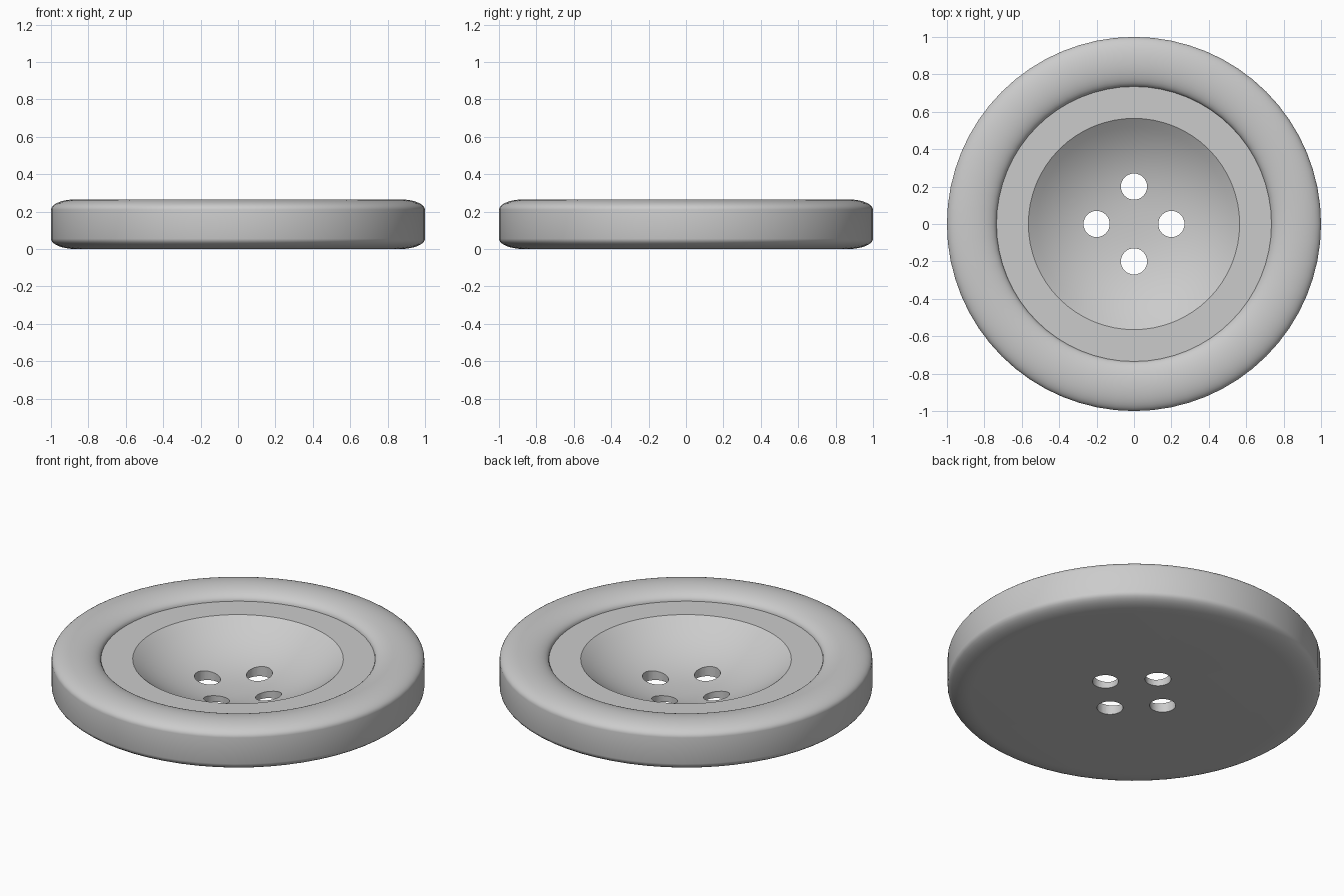
import bpy
import bmesh
import math

cube = bpy.data.objects.get("Cube")
if cube:
    bpy.data.objects.remove(cube, do_unlink=True)

SEGMENTS = 64
HEIGHT, SHELF_Z = 0.265, 0.21
BULGE = HEIGHT - SHELF_Z
RIM_R, RIM_HALF = 0.8675, 0.1325
BOWL_R, BOWL_Z = 0.565, 0.03
HOLE_R, HOLE_OFFSET = 0.07, 0.2

grey = bpy.data.materials.new("button grey")
grey.use_nodes = True
colour = (0.6, 0.6, 0.6, 1)
grey.diffuse_color = colour
grey.node_tree.nodes["Principled BSDF"].inputs["Base Color"].default_value = colour


def arc(z, start, end, steps):
    """Flattened arc around the rim centre, angles in degrees."""
    angles = [math.radians(start + (end - start) * i / steps) for i in range(steps + 1)]
    return [(RIM_R + RIM_HALF * math.cos(a), z + BULGE * math.sin(a)) for a in angles]


# Half profile: flat underside, rounded rim, sunken shelf, dished centre
profile = [(0, 0)]
profile += arc(BULGE, -90, 0, 8)
profile += arc(SHELF_Z, 0, 180, 18)
for i in range(12, -1, -1):
    t = i / 12
    profile.append((BOWL_R * t, BOWL_Z + (SHELF_Z - BOWL_Z) * t ** 2.5))

# Button body, turned around the z axis
bm = bmesh.new()
verts = [bm.verts.new((r, 0, z)) for r, z in profile]
edges = [bm.edges.new(pair) for pair in zip(verts, verts[1:])]
bmesh.ops.spin(bm, geom=verts + edges, cent=(0, 0, 0), axis=(0, 0, 1),
               angle=math.tau, steps=SEGMENTS, use_merge=False)
bmesh.ops.remove_doubles(bm, verts=bm.verts, dist=0.0005)
bmesh.ops.recalc_face_normals(bm, faces=bm.faces)
mesh = bpy.data.meshes.new("button_body")
bm.to_mesh(mesh)
bm.free()
body = bpy.data.objects.new("button_body", mesh)
bpy.context.collection.objects.link(body)
mesh.materials.append(grey)

# Four thread holes
bpy.context.view_layer.objects.active = body
for i in range(4):
    a = i * math.pi / 2
    bpy.ops.mesh.primitive_cylinder_add(
        vertices=32, radius=HOLE_R, depth=1,
        location=(HOLE_OFFSET * math.cos(a), HOLE_OFFSET * math.sin(a), 0))
    cutter = bpy.context.object
    cutter.name = "hole_cutter"
    cutter.hide_render = True
    cutter.data.materials.append(grey)
    bpy.context.view_layer.objects.active = body
    hole = body.modifiers.new("thread_hole", "BOOLEAN")
    hole.operation = "DIFFERENCE"
    hole.solver = "EXACT"
    hole.object = cutter
    bpy.ops.object.modifier_apply(modifier=hole.name)
    bpy.data.objects.remove(cutter, do_unlink=True)

bpy.ops.object.select_all(action="DESELECT")
body.select_set(True)
bpy.ops.object.shade_smooth_by_angle(angle=math.radians(30))
